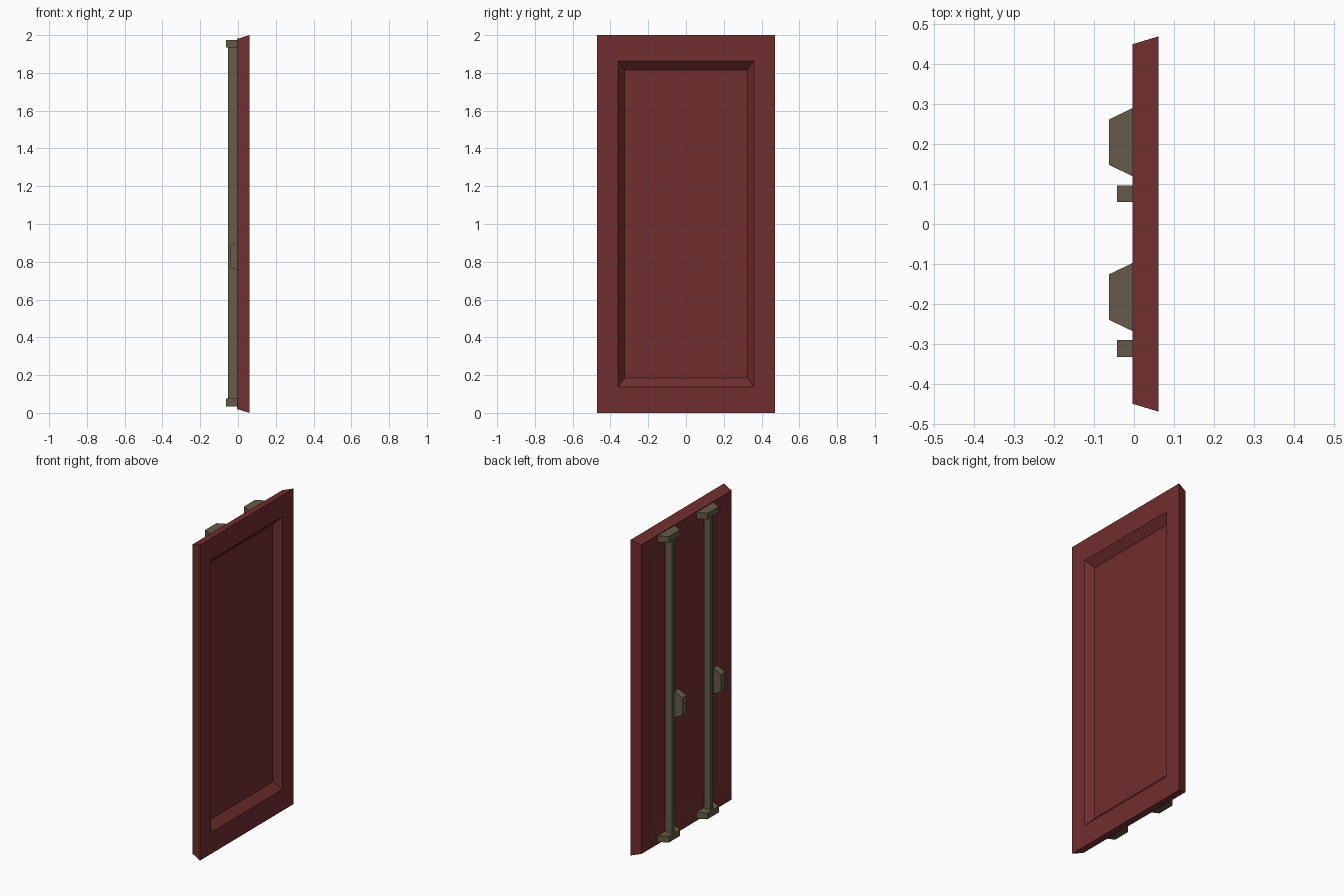
import bpy, bmesh

if "Cube" in bpy.data.objects:
    bpy.data.objects.remove(bpy.data.objects["Cube"])


def material(name, rgb):
    m = bpy.data.materials.new(name)
    m.diffuse_color = (*rgb, 1.0)
    m.use_nodes = True
    m.node_tree.nodes["Principled BSDF"].inputs["Base Color"].default_value = m.diffuse_color
    return m


RED = material("dark_red_paint", (0.165, 0.027, 0.028))
BRONZE = material("dull_bronze", (0.130, 0.104, 0.064))
GREEN = material("greenish_metal", (0.090, 0.108, 0.062))


def finish(name, bm, mats):
    bmesh.ops.recalc_face_normals(bm, faces=bm.faces[:])
    me = bpy.data.meshes.new(name)
    bm.to_mesh(me)
    bm.free()
    for m in mats:
        me.materials.append(m)
    ob = bpy.data.objects.new(name, me)
    bpy.context.collection.objects.link(ob)
    return ob


def loft(name, rings, mats, closed_caps=True):
    """Skin rectangles (x, y0, y1, z0, z1) in order and cap both ends."""
    bm = bmesh.new()
    loops = [[bm.verts.new((x, y, z)) for y, z in
              ((y0, z0), (y1, z0), (y1, z1), (y0, z1))]
             for x, y0, y1, z0, z1 in rings]
    for a, b in zip(loops, loops[1:]):
        for i in range(4):
            j = (i + 1) % 4
            bm.faces.new((a[i], a[j], b[j], b[i]))
    bm.faces.new(loops[0])
    bm.faces.new(loops[-1])
    return finish(name, bm, mats)


# Door leaf: back recess, back rim, slanted edge, front rim, front recess
def ring(x, half_y, low):
    return (x, -half_y, half_y, low, 2.0 - low)


loft("door_panel", [
    ring(0.012, 0.325, 0.165),
    ring(-0.004, 0.38, 0.08),
    ring(-0.004, 0.45, 0.02),
    ring(0.0615, 0.47, 0.0),
    ring(0.0615, 0.36, 0.136),
    ring(0.017, 0.325, 0.184),
], [RED])

# Two locking bars, each with end brackets and a handle
for tag, yc in (("left", 0.205), ("right", -0.183)):
    bar = loft("locking_bar_" + tag, [
        (-0.053, yc - 0.013, yc + 0.013, 0.05, 1.95),
        (-0.006, yc - 0.013, yc + 0.013, 0.05, 1.95),
    ], [BRONZE, GREEN])
    for p in bar.data.polygons:
        if p.normal.x < -0.5:
            p.material_index = 1

    for end, zc in (("bottom", 0.055), ("top", 1.945 + 0.01)):
        loft("bracket_%s_%s" % (end, tag), [
            (-0.0625, yc - 0.057, yc + 0.057, zc - 0.02, zc + 0.02),
            (-0.004, yc - 0.085, yc + 0.085, zc - 0.02, zc + 0.02),
        ], [BRONZE])

    yh = yc - 0.129
    loft("handle_" + tag, [
        (-0.042, yh - 0.021, yh + 0.021, 0.772, 0.884),
        (0.013, yh - 0.021, yh + 0.021, 0.746, 0.912),
    ], [BRONZE])
